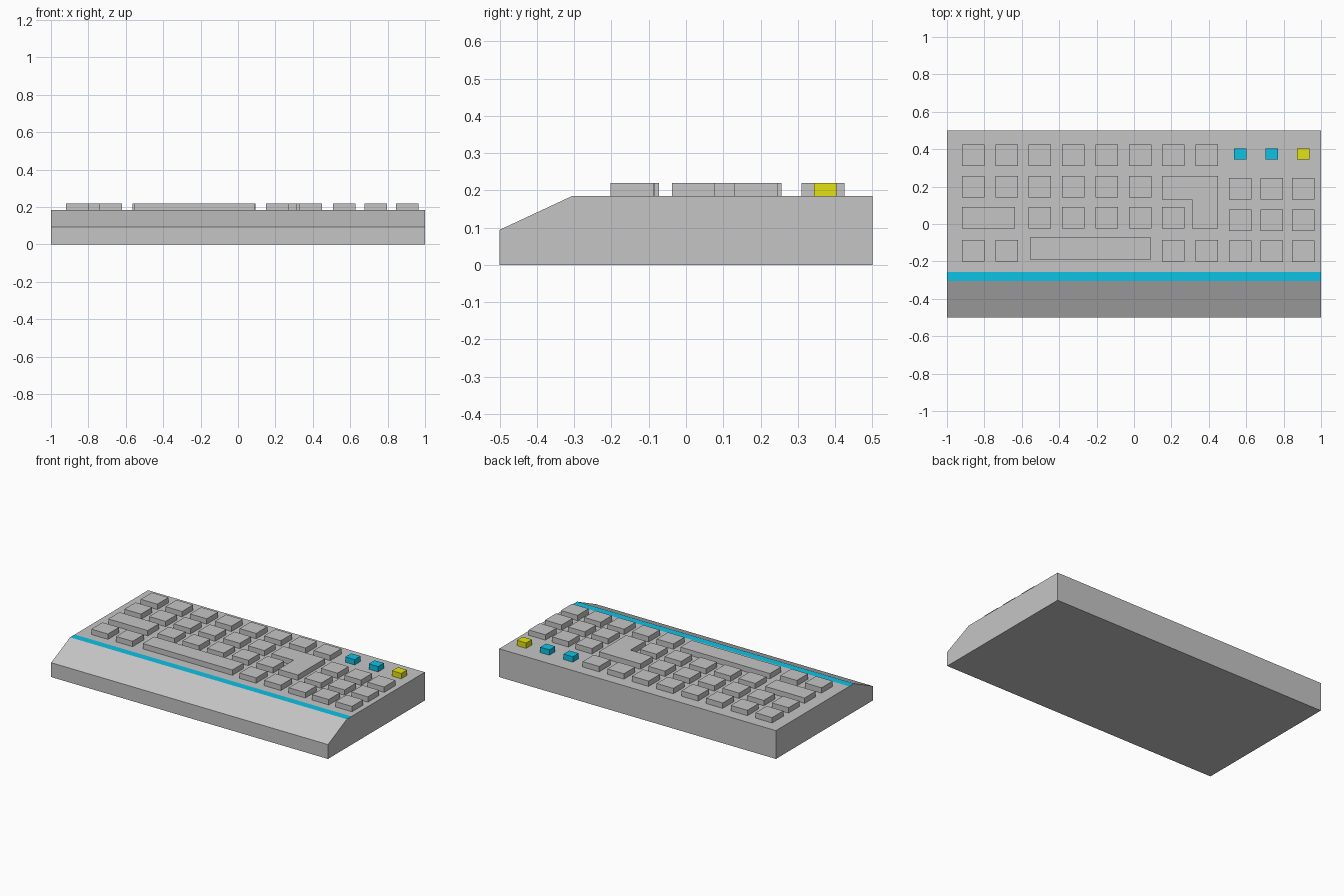
import bpy
import bmesh

cube = bpy.data.objects.get("Cube")
if cube:
    bpy.data.objects.remove(cube, do_unlink=True)


def material(name, rgb):
    mat = bpy.data.materials.new(name)
    mat.use_nodes = True
    color = (*rgb, 1.0)
    mat.diffuse_color = color
    mat.node_tree.nodes["Principled BSDF"].inputs["Base Color"].default_value = color
    return mat


GREY = material("grey plastic", (0.56, 0.56, 0.56))
CYAN = material("cyan", (0.004, 0.54, 0.79))
YELLOW = material("yellow", (0.76, 0.76, 0.007))

DECK = 0.185       # height of the case's top
KEY_TOP = 0.22
SINK = 0.005       # keys reach slightly into the case


def prism(name, outline, offset, mats):
    """Extrude a closed 3D outline by an offset vector."""
    bm = bmesh.new()
    base = bm.faces.new([bm.verts.new(p) for p in outline])
    out = bmesh.ops.extrude_face_region(bm, geom=[base], use_keep_orig=True)
    moved = [g for g in out["geom"] if isinstance(g, bmesh.types.BMVert)]
    bmesh.ops.translate(bm, verts=moved, vec=offset)
    bmesh.ops.recalc_face_normals(bm, faces=bm.faces)
    mesh = bpy.data.meshes.new(name)
    bm.to_mesh(mesh)
    bm.free()
    for mat in mats:
        mesh.materials.append(mat)
    obj = bpy.data.objects.new(name, mesh)
    bpy.context.collection.objects.link(obj)
    return obj


def key_shape(name, points, mat=GREY):
    z = DECK - SINK
    return prism(name, [(x, y, z) for x, y in points], (0, 0, KEY_TOP - z), [mat])


def key(name, x0, x1, y0, y1, mat=GREY):
    return key_shape(name, [(x0, y0), (x1, y0), (x1, y1), (x0, y1)], mat)


# Case with a sloped front; the strip behind the slope is cyan
SLOPE_END, STRIPE_END = -0.305, -0.257
profile = [(-0.5, 0), (-0.5, 0.094), (SLOPE_END, DECK), (STRIPE_END, DECK),
           (0.5, DECK), (0.5, 0)]
case = prism("case", [(-1, y, z) for y, z in profile], (2, 0, 0), [GREY, CYAN])
for face in case.data.polygons:
    on_strip = SLOPE_END < face.center.y < STRIPE_END
    if face.normal.z > 0.99 and on_strip:
        face.material_index = 1

# Main block of square keys: row front edge and the columns it fills
W, D, PITCH, LEFT = 0.12, 0.115, 0.1785, -0.92
rows = [(0.31, range(8)), (0.141, range(6)), (-0.025, range(2, 7)),
        (-0.2, (0, 1, 6, 7))]
for r, (y, columns) in enumerate(rows):
    for c in columns:
        x = LEFT + c * PITCH
        key(f"key_row{r + 1}_{c + 1}", x, x + W, y, y + D)

# Wide keys and the L-shaped key
key("shift_key", LEFT, -0.635, -0.025, 0.09)
key("space_bar", -0.555, 0.092, -0.19, -0.073)
key_shape("enter_key", [(0.15, 0.256), (0.15, 0.131), (0.31, 0.131),
                        (0.31, -0.025), (0.45, -0.025), (0.45, 0.256)])

# Number pad, with one small coloured key above each column
pad_columns = [(0.508, CYAN), (0.677, CYAN), (0.845, YELLOW)]
for c, (x, mat) in enumerate(pad_columns):
    for r, y in enumerate((0.13, -0.038, -0.202)):
        key(f"number_key_{r + 1}_{c + 1}", x, x + W, y, y + D)
    key(f"function_key_{c + 1}", x + 0.027, x + 0.094, 0.344, 0.404, mat)
